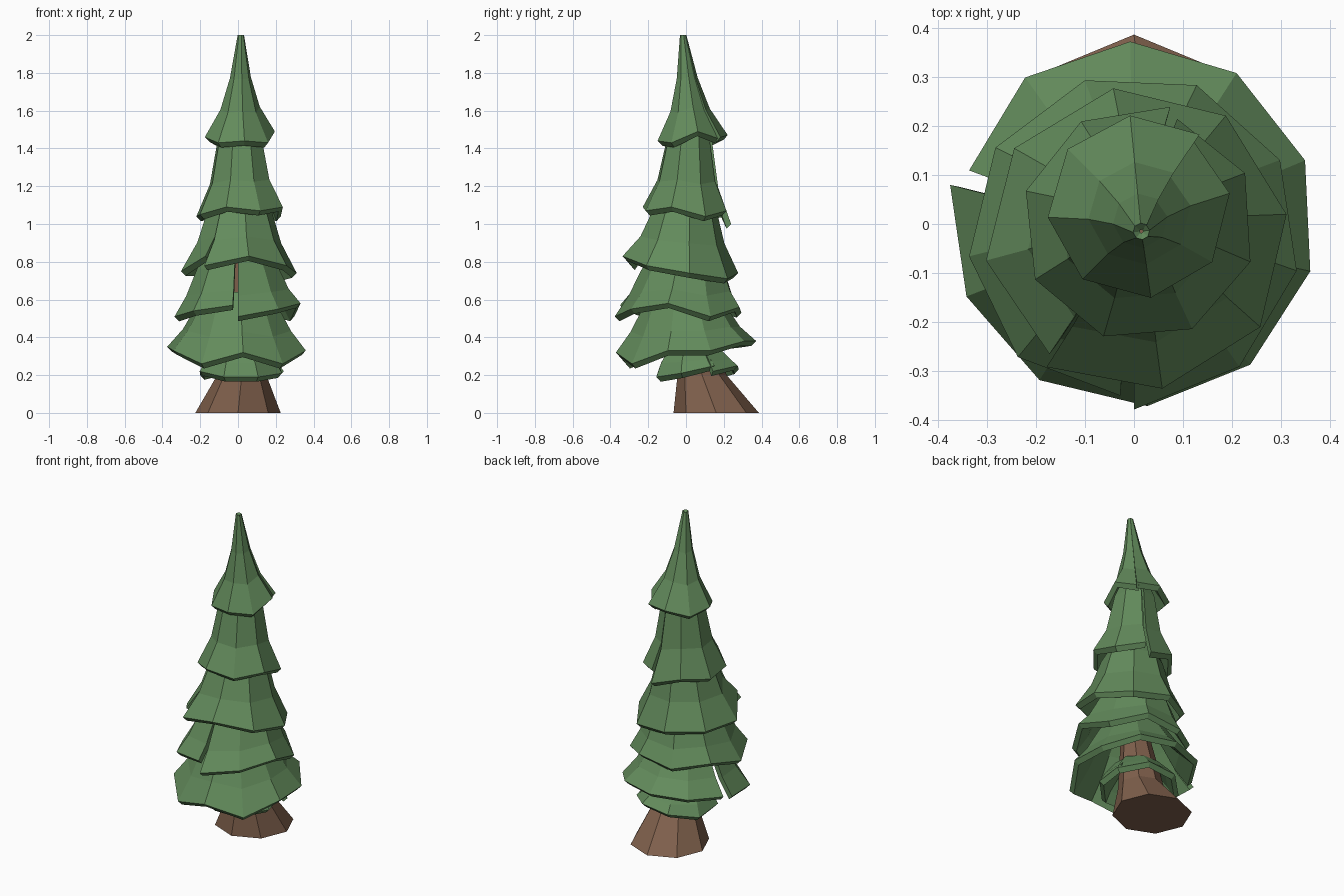
import bpy, bmesh
from math import cos, sin, radians

cube = bpy.data.objects.get("Cube")
if cube:
    bpy.data.objects.remove(cube)


def material(name, rgb):
    mat = bpy.data.materials.new(name)
    mat.use_nodes = True
    mat.diffuse_color = (*rgb, 1)
    mat.node_tree.nodes["Principled BSDF"].inputs["Base Color"].default_value = (*rgb, 1)
    return mat


needle_green = material("needle green", (0.125, 0.26, 0.107))
bark_brown = material("bark brown", (0.215, 0.118, 0.073))


def add_object(name, bm, mat):
    bmesh.ops.recalc_face_normals(bm, faces=bm.faces)
    mesh = bpy.data.meshes.new(name)
    bm.to_mesh(mesh)
    bm.free()
    mesh.materials.append(mat)
    obj = bpy.data.objects.new(name, mesh)
    bpy.context.collection.objects.link(obj)


def trunk(name, sides, rings):
    """Loft of (x, y, z, radius) rings, capped at both ends."""
    bm = bmesh.new()
    loops = [[bm.verts.new((x + r * cos(radians(90 + 360 * i / sides)),
                            y + r * sin(radians(90 + 360 * i / sides)), z))
              for i in range(sides)] for x, y, z, r in rings]
    for a, b in zip(loops, loops[1:]):
        for i in range(sides):
            j = (i + 1) % sides
            bm.faces.new((a[i], a[j], b[j], b[i]))
    bm.faces.new(loops[0])
    bm.faces.new(loops[-1])
    add_object(name, bm, bark_brown)


def bough_tier(name, low, high, seam, span, profile, rim):
    """Thick ragged skirt wrapped around the trunk, its two ends meeting at a seam.
    profile: (radius, z) from hem to top; rim: hem heights in hundredths."""
    bm = bmesh.new()
    hem, crown = profile[0][1], profile[-1][1]
    last = len(rim) - 1
    columns = []
    for i, height in enumerate(rim):
        angle = radians(seam + span * i / last)
        # one end laps outside, the other is tucked under it
        tuck = 1.03 if i == 0 else 0.95 if i == last else 1
        outer, inner = [], []
        for r, z in profile:
            t = (z - hem) / (crown - hem)
            cx = low[0] + (high[0] - low[0]) * t
            cy = low[1] + (high[1] - low[1]) * t
            z += (height / 100 - hem) * (1 - t) ** 2
            for side, rad, level in ((outer, r * tuck, z + 0.02),
                                     (inner, max(r * tuck - 0.025, r * 0.2), z - 0.005)):
                level = min(level, 2)
                side.append(bm.verts.new((cx + rad * cos(angle), cy + rad * sin(angle), level)))
        columns.append(outer + inner[::-1])
    for a, b in zip(columns, columns[1:]):
        for k in range(len(a)):
            m = (k + 1) % len(a)
            bm.faces.new((a[k], b[k], b[m], a[m]))
    bm.faces.new(columns[0])
    bm.faces.new(columns[-1])
    add_object(name, bm, needle_green)


# Leaning trunk, flared at the foot
trunk("trunk", 8, [(0, 0.16, 0, 0.226), (0.02, 0.085, 0.2, 0.13),
                   (0.01, 0.03, 0.5, 0.09), (0.01, 0, 0.85, 0.07)])

# Bough tiers from the ground up
bough_tier("lowest_boughs", (0.015, 0.06), (0.01, 0.04), 20, 364,
           [(0.235, 0.19), (0.2, 0.25), (0.13, 0.34)],
           [20, 23, 21, 18, 20, 17, 17, 19, 23])
bough_tier("widest_boughs", (0, 0), (0, -0.01), 168, 354,
           [(0.372, 0.3), (0.29, 0.41), (0.22, 0.54), (0.17, 0.62)],
           [33, 31, 24, 30, 24, 31, 31, 36, 36, 35, 33])
bough_tier("lower_middle_boughs", (0, -0.03), (0, 0), -90, 355,
           [(0.338, 0.51), (0.275, 0.61), (0.22, 0.74), (0.16, 0.84)],
           [49, 53, 56, 49, 54, 51, 54, 49, 52, 55])
bough_tier("middle_boughs", (0.005, -0.03), (0.01, 0), -125, 358,
           [(0.31, 0.75), (0.225, 0.89), (0.175, 1.04), (0.12, 1.14)],
           [76, 81, 76, 72, 69, 72, 73, 73, 81])
bough_tier("upper_middle_boughs", (0.01, 0), (0.01, 0.02), 75, 355,
           [(0.24, 1.04), (0.165, 1.2), (0.12, 1.44), (0.08, 1.54)],
           [98, 104, 102, 103, 107, 105, 107, 102, 105])
bough_tier("treetop_boughs", (0.01, 0.035), (0.015, -0.015), 50, 364,
           [(0.187, 1.43), (0.105, 1.58), (0.056, 1.75), (0.017, 1.99)],
           [144, 145, 142, 144, 141, 142, 141, 147, 143])
